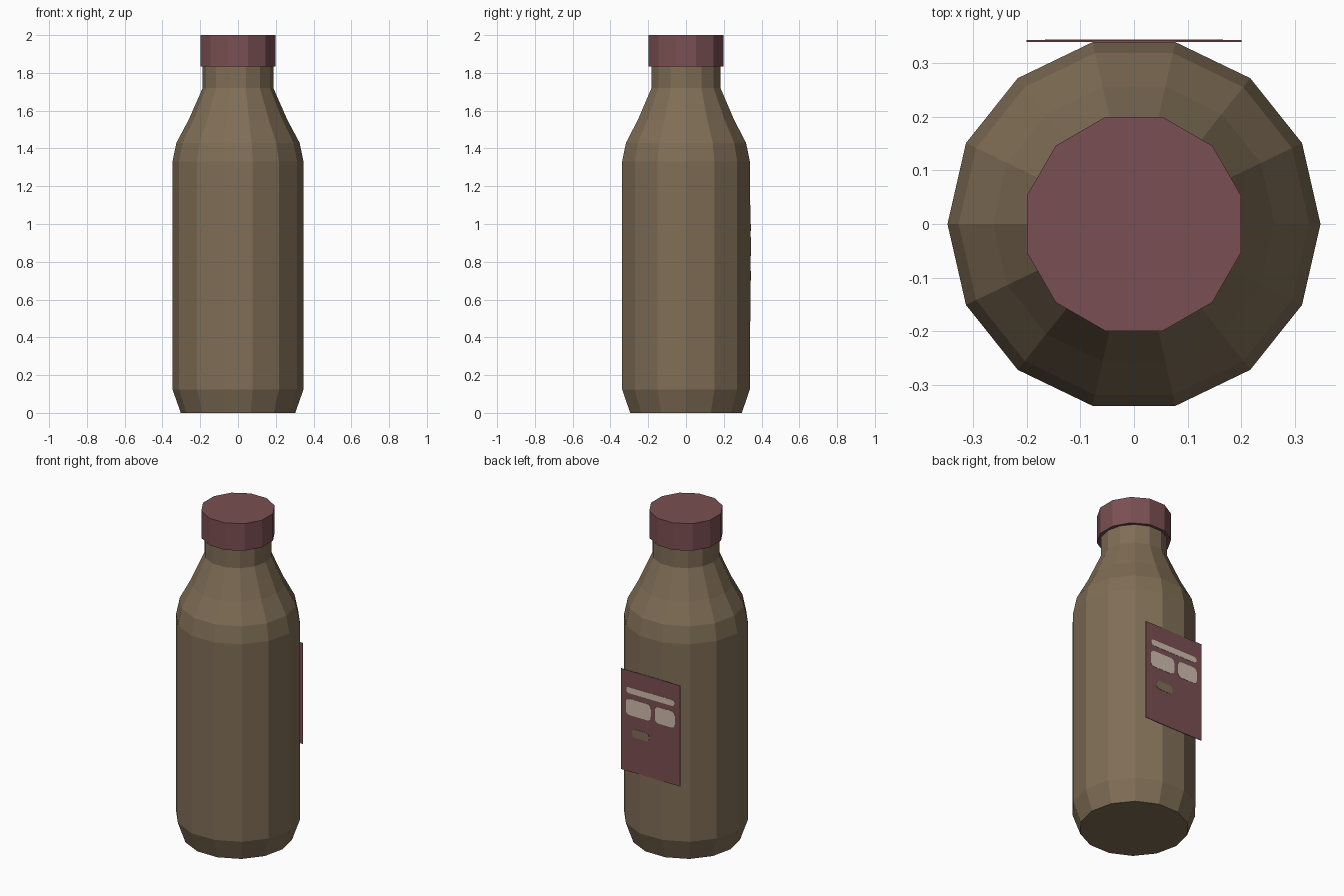
import bpy
import bmesh
from math import cos, sin, pi

if "Cube" in bpy.data.objects:
    bpy.data.objects.remove(bpy.data.objects["Cube"], do_unlink=True)


def material(name, r, g, b):
    """Flat material from 0-255 display values, stored as linear."""
    def lin(v):
        v /= 255
        return v / 12.92 if v <= 0.04045 else ((v + 0.055) / 1.055) ** 2.4
    colour = (lin(r), lin(g), lin(b), 1)
    mat = bpy.data.materials.new(name)
    mat.use_nodes = True
    mat.diffuse_color = colour
    bsdf = mat.node_tree.nodes["Principled BSDF"]
    bsdf.inputs["Base Color"].default_value = colour
    bsdf.inputs["Roughness"].default_value = 0.8
    return mat


brown = material("bottle_brown", 128, 110, 86)
red = material("dull_red", 122, 79, 82)
cream = material("pale_cream", 207, 188, 174)


def finish(name, bm, mat):
    bmesh.ops.recalc_face_normals(bm, faces=bm.faces)
    mesh = bpy.data.meshes.new(name)
    bm.to_mesh(mesh)
    bm.free()
    mesh.materials.append(mat)
    obj = bpy.data.objects.new(name, mesh)
    bpy.context.collection.objects.link(obj)
    return obj


def lathe(name, profile, sides, mat, turn=0.0):
    """Closed faceted solid from (radius, height) rings."""
    bm = bmesh.new()
    angles = [turn + 2 * pi * i / sides for i in range(sides)]
    rings = [[bm.verts.new((r * cos(a), r * sin(a), z)) for a in angles]
             for r, z in profile]
    for low, high in zip(rings, rings[1:]):
        for i in range(sides):
            j = (i + 1) % sides
            bm.faces.new((low[i], low[j], high[j], high[i]))
    bm.faces.new(rings[0])
    bm.faces.new(rings[-1])
    return finish(name, bm, mat)


def plate(name, x0, x1, z0, z1, y, thick, mat, radius=0.0):
    """Thin upright plate facing the back, with optional rounded corners."""
    bm = bmesh.new()
    corners = [(x1, z1, -1, -1), (x0, z1, 1, -1), (x0, z0, 1, 1), (x1, z0, -1, 1)]
    steps = 4 if radius else 1
    outline = []
    for k, (x, z, sx, sz) in enumerate(corners):
        for s in range(steps):
            a = (k + (s / (steps - 1) if radius else 0)) * pi / 2
            outline.append(bm.verts.new((x + radius * (sx + cos(a)) if radius else x, y,
                                         z + radius * (sz + sin(a)) if radius else z)))
    face = bm.faces.new(outline)
    extruded = bmesh.ops.extrude_face_region(bm, geom=[face])["geom"]
    moved = [v for v in extruded if isinstance(v, bmesh.types.BMVert)]
    bmesh.ops.translate(bm, verts=moved, vec=(0, thick, 0))
    return finish(name, bm, mat)


# Bottle body with tapered foot, shoulder and neck
lathe("bottle_body", [(0.303, 0), (0.347, 0.125), (0.347, 1.33), (0.326, 1.43),
                      (0.262, 1.55), (0.187, 1.72), (0.187, 1.86)], 14, brown)

# Screw cap
lathe("cap", [(0.206, 1.835), (0.206, 2.0)], 12, red, turn=pi / 12)

# Flat label on the back
plate("back_label", -0.2, 0.2, 0.485, 1.10, 0.339, 0.003, red)

# Printed shapes on the label
front = 0.3415
plate("label_stripe", -0.163, 0.163, 0.963, 1.0, front, 0.002, cream, 0.016)
plate("label_large_block", -0.003, 0.166, 0.83, 0.93, front, 0.002, cream, 0.025)
plate("label_small_block", -0.166, -0.03, 0.83, 0.93, front, 0.002, cream, 0.025)
plate("label_mark", 0.01, 0.125, 0.70, 0.752, front, 0.002, brown, 0.02)
